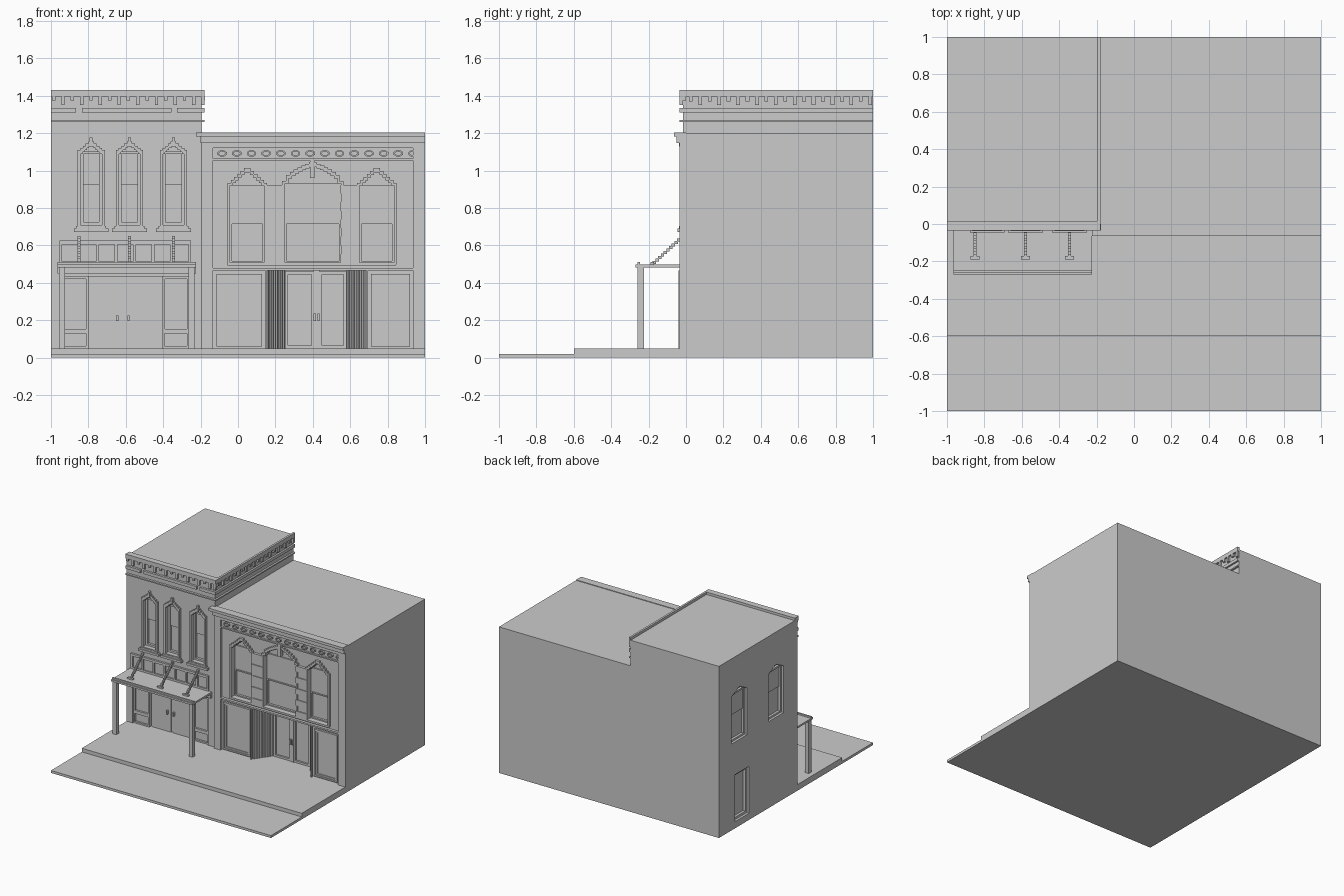
import bpy, bmesh, math
from mathutils import Matrix

cube = bpy.data.objects.get("Cube")
if cube:
    bpy.data.objects.remove(cube, do_unlink=True)

GREY = (0.6, 0.6, 0.6, 1)
mat = bpy.data.materials.new("plain grey")
mat.use_nodes = True
mat.diffuse_color = GREY
mat.node_tree.nodes["Principled BSDF"].inputs["Base Color"].default_value = GREY

FRONT = Matrix.Identity(4)
SIDE = Matrix.Rotation(-math.pi / 2, 4, 'Z')   # local front turned to the -x side
TOWER, SHOP = -0.017, -0.035                   # front wall planes


class Part:
    """Collects simple solids into one mesh object."""
    def __init__(self, name, frame=FRONT):
        self.name, self.frame, self.bm = name, frame, bmesh.new()

    def box(self, x0, x1, y0, y1, z0, z1):
        size = Matrix.Diagonal((x1 - x0, y1 - y0, z1 - z0, 1))
        mid = Matrix.Translation(((x0 + x1) / 2, (y0 + y1) / 2, (z0 + z1) / 2))
        bmesh.ops.create_cube(self.bm, size=1, matrix=mid @ size)
        return self

    def prism(self, a, b):
        va, vb = [[self.bm.verts.new(p) for p in loop] for loop in (a, b)]
        self.bm.faces.new(va)
        self.bm.faces.new(vb)
        for i in range(len(va)):
            self.bm.faces.new((va[i - 1], va[i], vb[i], vb[i - 1]))
        return self

    def panel(self, pts, y0, y1):
        return self.prism([(x, y0, z) for x, z in pts], [(x, y1, z) for x, z in pts])

    def ring(self, outer, inner, y0, y1):
        loops = [[self.bm.verts.new((x, y, z)) for x, z in pts]
                 for pts, y in ((outer, y0), (inner, y0), (inner, y1), (outer, y1))]
        for k in range(4):
            a, b = loops[k - 1], loops[k]
            for i in range(len(a)):
                self.bm.faces.new((a[i - 1], a[i], b[i], b[i - 1]))
        return self

    def frame_rect(self, x0, x1, z0, z1, t, y0, y1):
        return self.ring(rect(x0, x1, z0, z1), rect(x0 + t, x1 - t, z0 + t, z1 - t), y0, y1)

    def done(self):
        self.bm.transform(self.frame)
        bmesh.ops.recalc_face_normals(self.bm, faces=self.bm.faces)
        me = bpy.data.meshes.new(self.name)
        self.bm.to_mesh(me)
        self.bm.free()
        me.materials.append(mat)
        ob = bpy.data.objects.new(self.name, me)
        bpy.context.scene.collection.objects.link(ob)
        return ob


def rect(x0, x1, z0, z1):
    return [(x0, z0), (x0, z1), (x1, z1), (x1, z0)]


def arch(c, w, z0, zs, zt, n=4, p=1.0):
    """Window outline with a stepped head."""
    left = [(-w, z0), (-w, zs)]
    for i in range(1, n + 1):
        x = -w * (1 - i / (n + 1))
        left += [(x, left[-1][1]), (x, zs + (zt - zs) * (i / n) ** p)]
    return [(c + x, z) for x, z in left] + [(c - x, z) for x, z in reversed(left)]


def carve(ob, cutter):
    mod = ob.modifiers.new("carve", 'BOOLEAN')
    mod.object, mod.solver = cutter, 'EXACT'
    bpy.context.view_layer.update()
    me = bpy.data.meshes.new_from_object(ob.evaluated_get(bpy.context.evaluated_depsgraph_get()))
    ob.modifiers.clear()
    ob.data = me
    bpy.data.objects.remove(cutter, do_unlink=True)


# Ground
Part("street").box(-1, 1, -1, 1, 0, 0.02).done()
Part("sidewalk").box(-1, 1, -0.6, 0.5, 0, 0.05).done()

# Building bodies
tower = Part("tower_body").box(-1, -0.195, TOWER, 1, 0, 1.41).done()
shop = Part("shop_body").box(-0.195, 1, SHOP, 1, 0, 1.2).done()

# Tower windows, front and side: (name, centre, wall plane, frame, sill height)
openings = [("front", c, TOWER, FRONT) for c in (-0.785, -0.58, -0.345)]
openings += [("side", c, -1, SIDE) for c in (-0.735, -0.26)]
for i, (side, c, wall, frame) in enumerate(openings):
    flush = side == "side"
    w = 0.1 if flush else 0.057
    carve(tower, Part("cutter", frame).panel(arch(c, w, 0.71, 1.1, 1.14), wall - 0.1, wall + 0.04).done())
    win = Part(f"{side}_window_{i}", frame)
    win.frame_rect(c - w, c + w, 0.71, 1.105, 0.015, wall + 0.02, wall + 0.045)
    win.box(c - w + 0.01, c + w - 0.01, wall + 0.03, wall + 0.045, 0.925, 1.1)
    if not flush:
        win.ring(arch(c, 0.073, 0.70, 1.11, 1.155), arch(c, w, 0.71, 1.09, 1.13), wall - 0.016, wall + 0.01)
        win.box(c - 0.008, c + 0.008, wall - 0.02, wall + 0.01, 1.13, 1.178)
        win.box(c - 0.08, c + 0.08, wall - 0.02, wall + 0.01, 0.69, 0.703)
        win.box(c - 0.093, c + 0.093, wall - 0.028, wall + 0.01, 0.672, 0.69)
    win.done()
carve(tower, Part("cutter", SIDE).box(-0.79, -0.61, -1.1, -0.96, 0.055, 0.44).done())
Part("side_door", SIDE).frame_rect(-0.79, -0.61, 0.055, 0.44, 0.02, -0.98, -0.955).done()

# Tower cornice: bands and dentils on the front and the inner side
corn = Part("tower_cornice")
FACE, EDGE = SHOP, -0.18


def band(z0, z1, inner=0.0):
    corn.box(-1, EDGE, FACE, inner, z0, z1)
    corn.box(-0.197, EDGE, inner, 1, z0, z1)


band(1.395, 1.43, 0.015)
band(1.26, 1.27)
for x0, x1 in ((-1, -0.865), (-0.835, -0.355), (-0.325, EDGE)):
    corn.box(x0, x1, FACE, 0, 1.31, 1.335)
corn.box(-0.197, EDGE, 0, 1, 1.31, 1.335)
for i in range(17):
    drop = 1.35 if i % 2 else 1.375
    x = -0.995 + i * 0.05
    corn.box(x, x + 0.018, FACE, 0, drop, 1.4)
for i in range(21):
    drop = 1.35 if i % 2 == 0 else 1.37
    y = FACE + i * 0.0505
    corn.box(-0.197, EDGE, y, y + 0.02, drop, 1.4)
corn.done()

# Tower ground floor: recess, side lights and double door
carve(tower, Part("cutter").box(-0.945, -0.26, -0.1, 0.02, 0.05, 0.435).done())
front = Part("tower_entrance")
for x0, x1 in ((-0.945, -0.8), (-0.405, -0.26)):
    front.box(x0, x1, 0.008, 0.03, 0.05, 0.435)
    front.frame_rect(x0, x1, 0.14, 0.435, 0.014, -0.008, 0.03)
    front.frame_rect(x0, x1, 0.05, 0.14, 0.012, -0.008, 0.03)
for x0, x1 in ((-0.8, -0.615), (-0.613, -0.405)):
    front.box(x0 + 0.012, x1 - 0.002, 0.012, 0.03, 0.05, 0.43)
for x in (-0.645, -0.585):
    front.box(x - 0.006, x + 0.006, -0.008, 0.02, 0.195, 0.225)
front.box(-0.965, -0.225, SHOP, 0, 0.45, 0.485)
front.done()

# Transom row above the porch
tran = Part("transom_row").box(-0.955, -0.25, TOWER - 0.016, 0, 0.605, 0.625)
for i in range(8):
    x = -0.955 + i * 0.0985
    tran.box(x, x + 0.015, TOWER - 0.012, 0, 0.5, 0.61)
tran.box(-0.955, -0.25, TOWER - 0.012, 0, 0.5, 0.515)
tran.done()

# Porch with posts and stepped stays
porch = Part("porch_roof").box(-0.965, -0.225, -0.27, TOWER, 0.483, 0.498)
porch.box(-0.965, -0.225, -0.26, -0.245, 0.495, 0.51).done()
for side, x in (("right", -0.958), ("left", -0.265)):
    Part(f"porch_post_{side}").box(x, x + 0.033, -0.258, -0.225, 0.05, 0.485).done()
for i, x in enumerate((-0.85, -0.58, -0.345)):
    stay = Part(f"porch_stay_{i}").box(x - 0.025, x + 0.025, -0.19, -0.172, 0.495, 0.51)
    for k in range(11):
        y, z = -0.178 + k * 0.0145, 0.5 + k * 0.0135
        stay.box(x - 0.008, x + 0.008, y, y + 0.018, z, z + 0.016)
    stay.done()

# Shop cornice
Part("shop_cornice").box(-0.225, 1, -0.065, 0, 1.183, 1.205).box(-0.2, 1, -0.05, 0, 1.148, 1.183).done()

# Shop facade recesses: slot band, upper panel, lower panel and angled entry
carve(shop, Part("cutter").box(-0.135, 0.935, -0.1, -0.02, 1.065, 1.12).done())
carve(shop, Part("cutter").box(-0.135, 0.935, -0.1, -0.012, 0.48, 1.055).done())
carve(shop, Part("cutter").box(-0.135, 0.935, -0.1, -0.012, 0.05, 0.467).done())
plan = [(0.135, -0.05), (0.705, -0.05), (0.58, 0.12), (0.25, 0.12)]
carve(shop, Part("cutter").prism([(x, y, 0.05) for x, y in plan], [(x, y, 0.467) for x, y in plan]).done())

slots = Part("slot_band")
for i in range(14):
    c = -0.085 + i * 0.0785
    outer, inner = [[(c + rx * math.cos(a), 1.092 + rz * math.sin(a)) for a in
                     [k * math.pi / 4 + math.pi / 8 for k in range(8)]]
                    for rx, rz in ((0.027, 0.018), (0.018, 0.01))]
    slots.ring(outer, inner, -0.032, -0.015)
slots.done()

# Shop upper windows: centre, half width, spring, top, steps, curve power
for name, c, w, zs, zt, n, p in (("right", 0.05, 0.092, 0.92, 0.99, 5, 1.0),
                                 ("middle", 0.4, 0.15, 0.93, 1.02, 7, 0.6),
                                 ("left", 0.742, 0.092, 0.92, 0.99, 5, 1.0)):
    carve(shop, Part("cutter").panel(arch(c, w, 0.508, zs, zt, n, p), -0.1, 0.03).done())
    win = Part(f"shop_window_{name}")
    win.ring(arch(c, w + 0.014, 0.497, zs + 0.015, zt + 0.025, n, p),
             arch(c, w, 0.508, zs, zt, n, p), -0.03, 0)
    win.frame_rect(c - w, c + w, 0.508, 0.725, 0.01, 0.012, 0.035)
    win.box(c - w, c + w, 0.018, 0.035, 0.725, zs)
    win.done()
Part("keystone").box(0.385, 0.41, -0.034, 0, 0.96, 1.055).done()
Part("shop_sill").box(-0.055, 0.845, -0.032, 0, 0.493, 0.508).done()

# Stacked block pillars between the windows
pil = Part("block_pillars")
for x0, x1 in ((0.14, 0.25), (0.548, 0.65)):
    for i in range(9):
        z, inset = 0.508 + i * 0.0462, 0.008 * (i % 2)
        pil.box(x0 + inset, x1 - inset, -0.034 + inset, 0, z, z + 0.0462)
pil.done()

# Shop display windows
for name, x0, x1 in (("right", -0.115, 0.128), ("left", 0.712, 0.92)):
    d = Part(f"display_window_{name}").frame_rect(x0, x1, 0.06, 0.448, 0.012, -0.028, 0)
    d.frame_rect(x0 + 0.012, x1 - 0.012, 0.072, 0.436, 0.012, -0.02, 0).done()

# Shop doors and slatted entry walls
doors = Part("shop_doors").box(0.405, 0.435, 0.1, 0.125, 0.05, 0.467)
for x0, x1 in ((0.25, 0.408), (0.432, 0.58)):
    doors.frame_rect(x0, x1, 0.05, 0.46, 0.016, 0.105, 0.125)
for x in (0.41, 0.43):
    doors.box(x - 0.006, x + 0.006, 0.088, 0.11, 0.195, 0.235)
doors.done()
slats = Part("entry_slats")
for a, b in ((plan[0], plan[3]), (plan[1], plan[2])):
    for i in range(9):
        t = (i + 1) / 9.5
        x, y = a[0] + (b[0] - a[0]) * t, a[1] + (b[1] - a[1]) * t
        slats.box(x - 0.004, x + 0.004, y - 0.008, y + 0.004, 0.05, 0.467)
slats.done()
